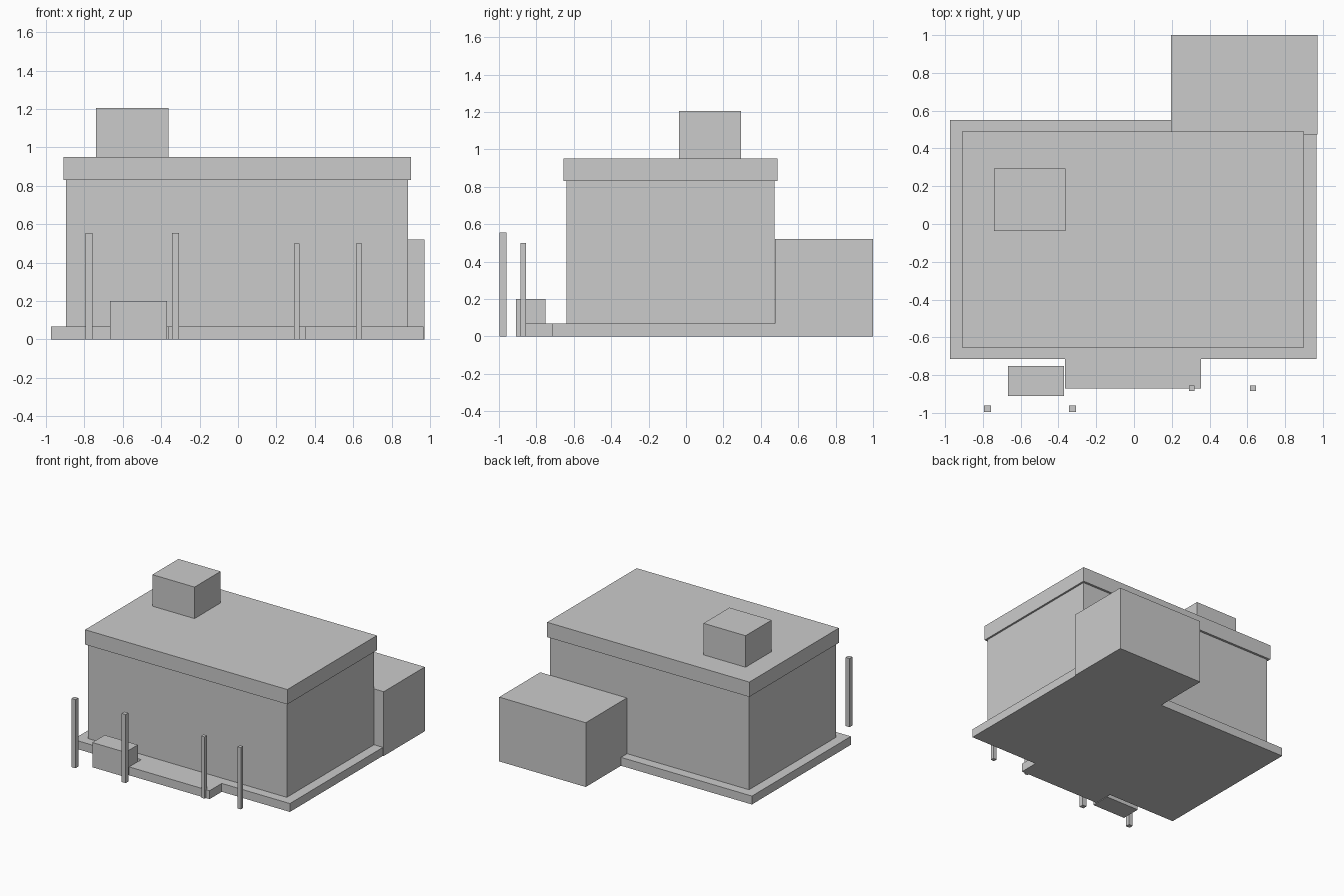
import bpy, bmesh

if "Cube" in bpy.data.objects:
    bpy.data.objects.remove(bpy.data.objects["Cube"])


def prism(name, outline, z0, z1):
    """Extrude a counter-clockwise outline from z0 up to z1."""
    bm = bmesh.new()
    face = bm.faces.new([bm.verts.new((x, y, z0)) for x, y in outline])
    top = bmesh.ops.extrude_face_region(bm, geom=[face])["geom"]
    verts = [v for v in top if isinstance(v, bmesh.types.BMVert)]
    bmesh.ops.translate(bm, verts=verts, vec=(0, 0, z1 - z0))
    bmesh.ops.recalc_face_normals(bm, faces=bm.faces)
    mesh = bpy.data.meshes.new(name)
    bm.to_mesh(mesh)
    bm.free()
    obj = bpy.data.objects.new(name, mesh)
    bpy.context.collection.objects.link(obj)
    return obj


def box(name, x0, x1, y0, y1, z0, z1):
    return prism(name, [(x0, y0), (x1, y0), (x1, y1), (x0, y1)], z0, z1)


# Base slab with the entrance step projecting at the front
prism("base_slab", [(-0.975, -0.715), (-0.365, -0.715), (-0.365, -0.87),
                    (0.355, -0.87), (0.355, -0.715), (0.965, -0.715),
                    (0.965, 0.55), (-0.975, 0.55)], 0, 0.068)

# Main building, roof and rooftop unit
box("main_walls", -0.895, 0.885, -0.64, 0.472, 0.068, 0.83)
box("roof", -0.91, 0.90, -0.655, 0.49, 0.83, 0.95)
box("rooftop_unit", -0.74, -0.363, -0.037, 0.295, 0.95, 1.205)

# Rear annex
box("rear_annex", 0.197, 0.972, 0.475, 1.0, 0, 0.52)

# Low block beside the step
box("front_block", -0.667, -0.37, -0.91, -0.752, 0, 0.2)

# Free-standing posts: centre x, centre y, half width, height
for name, px, py, h, top in (("tall_post_left", -0.775, -0.978, 0.018, 0.555),
                             ("tall_post_right", -0.326, -0.978, 0.018, 0.555),
                             ("short_post_left", 0.306, -0.87, 0.015, 0.5),
                             ("short_post_right", 0.63, -0.87, 0.015, 0.5)):
    box(name, px - h, px + h, py - h, py + h, 0, top)
